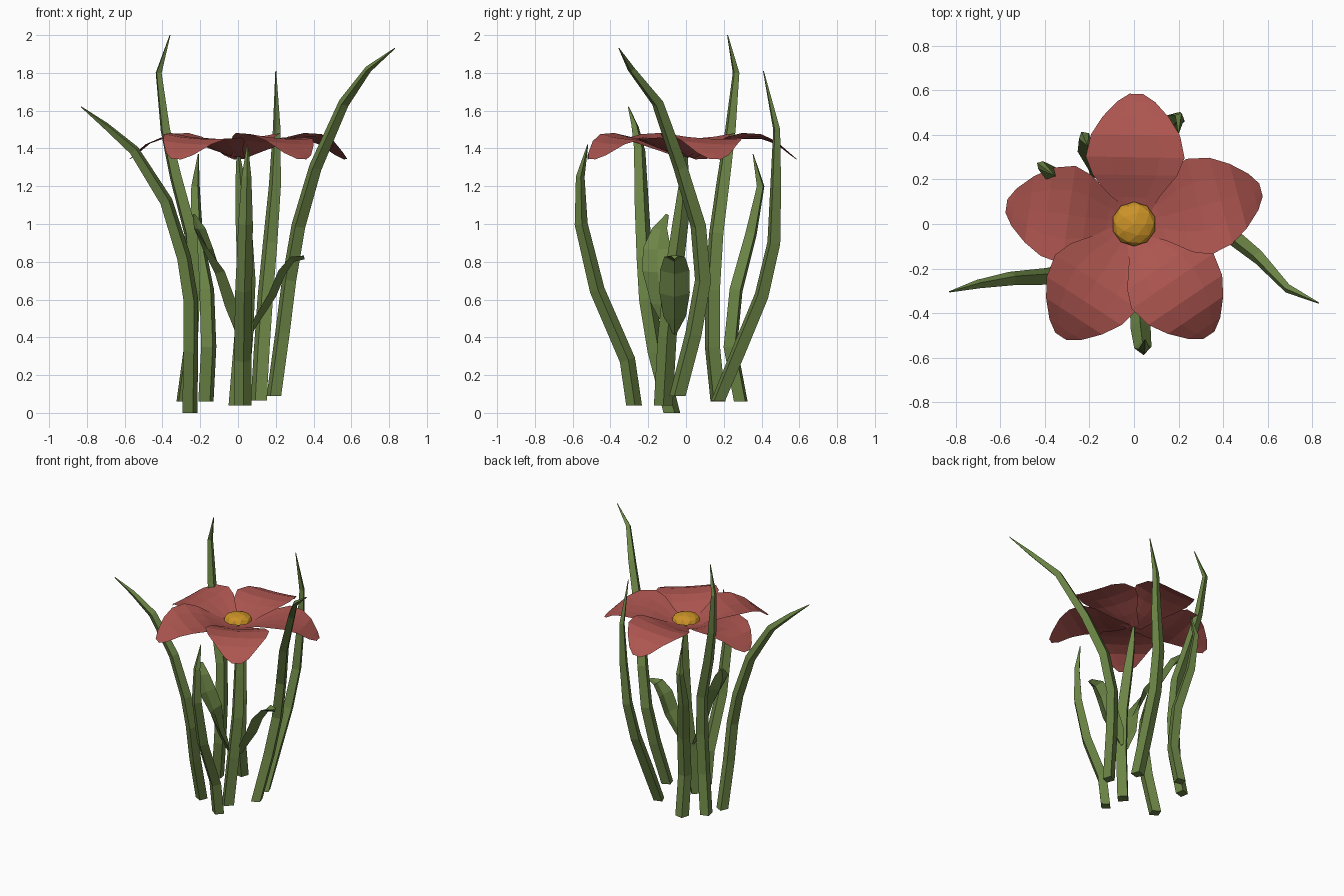
import bpy, bmesh, math
from mathutils import Vector

if "Cube" in bpy.data.objects:
    bpy.data.objects.remove(bpy.data.objects["Cube"])


def material(name, rgb):
    m = bpy.data.materials.new(name)
    m.diffuse_color = (*rgb, 1)
    m.use_nodes = True
    m.node_tree.nodes["Principled BSDF"].inputs["Base Color"].default_value = m.diffuse_color
    return m


GREEN = material("leaf green", (0.148, 0.233, 0.06))
RED = material("petal red", (0.42, 0.092, 0.08))
GOLD = material("pollen gold", (0.60, 0.29, 0.02))


def finish(name, bm, mat):
    bmesh.ops.recalc_face_normals(bm, faces=bm.faces)
    me = bpy.data.meshes.new(name)
    bm.to_mesh(me)
    bm.free()
    me.materials.append(mat)
    ob = bpy.data.objects.new(name, me)
    bpy.context.collection.objects.link(ob)
    return ob


def directions(path):
    # tangent at each path point, vertical at the flat-cut base
    out = [Vector((0, 0, 1))]
    for i in range(1, len(path)):
        out.append((path[min(i + 1, len(path) - 1)] - path[i - 1]).normalized())
    return out


def blade(name, points, width, depth, facing, taper):
    """Four-sided tapering blade swept along a path."""
    path = [Vector(p) for p in points]
    out = Vector((math.cos(facing), math.sin(facing), 0))
    bm = bmesh.new()
    rings = []
    n = len(path) - 1
    for i, (p, t) in enumerate(zip(path, directions(path))):
        s = 1 - (1 - taper) * (i / n) ** 3.3
        side = t.cross(out).normalized()
        front = side.cross(t).normalized()
        rings.append([bm.verts.new(p + d * s) for d in
                      (front * depth, side * width, -front * depth, -side * width)])
    for a, b in zip(rings, rings[1:]):
        for k in range(4):
            j = (k + 1) % 4
            bm.faces.new((a[k], a[j], b[j], b[k]))
    bm.faces.new(rings[0])
    bm.faces.new(rings[-1])
    return finish(name, bm, GREEN)


# Grass blades: path points from base to tip
blades = {
    "left_blade": [(-.255, -.075, 0), (-.25, -.16, .33), (-.25, -.205, .6), (-.285, -.22, .82),
                   (-.38, -.235, 1.12), (-.55, -.245, 1.39), (-.70, -.27, 1.52), (-.83, -.305, 1.62)],
    "tall_blade": [(-.29, .17, .06), (-.25, .14, .35), (-.235, .14, .65), (-.25, .16, .95),
                   (-.33, .20, 1.25), (-.385, .235, 1.5), (-.42, .265, 1.8), (-.36, .22, 2.0)],
    "short_blade": [(-.17, .29, .06), (-.155, .235, .35), (-.165, .265, .65), (-.22, .345, .95),
                    (-.225, .395, 1.2), (-.21, .355, 1.37)],
    "back_blade": [(.11, .17, .065), (.125, .28, .33), (.145, .40, .62), (.17, .465, .9),
                   (.195, .475, 1.2), (.205, .48, 1.5), (.20, .41, 1.81)],
    "right_blade": [(.19, -.045, .09), (.235, .04, .42), (.27, .09, .7), (.32, .065, .99),
                    (.41, -.03, 1.3), (.56, -.15, 1.64), (.69, -.29, 1.82), (.83, -.355, 1.93)],
    "front_blade": [(.025, -.275, .04), (.025, -.31, .28), (.03, -.47, .65), (.04, -.555, 1.0),
                    (.045, -.56, 1.25), (.05, -.52, 1.42)],
}
for name, pts in blades.items():
    blade(name, pts, .047, .042, math.atan2(pts[-1][1], pts[-1][0]), .06)

# Flower stem
blade("flower_stem", [(0, -.12, .04), (.03, -.10, .4), (.045, -.07, .7), (.03, -.03, 1.0),
                      (.015, -.01, 1.2), (.0, 0, 1.38)], .05, .05, -math.pi / 2, .15)


def leaf(name, points, widths, fold):
    """Thin folded leaf: a midrib path with two raised sides and a ridge below."""
    path = [Vector(p) for p in points]
    bm = bmesh.new()
    rings = []
    tangents = directions(path)
    tangents[0] = (path[1] - path[0]).normalized()
    for p, t, w in zip(path, tangents, widths):
        side = Vector((-t.y, t.x, 0)).normalized()
        up = t.cross(side)
        k = fold * w / max(widths)
        rings.append([bm.verts.new(p + d) for d in
                      (side * w + up * k, up * .008, -side * w + up * k, up * -.012)])
    for a, b in zip(rings, rings[1:]):
        for k in range(4):
            j = (k + 1) % 4
            bm.faces.new((a[k], a[j], b[j], b[k]))
    bm.faces.new(rings[0])
    bm.faces.new(rings[-1])
    return finish(name, bm, GREEN)


# Two leaves on the stem
leaf("right_leaf", [(.06, -.06, .42), (.11, -.06, .5), (.19, -.06, .62), (.24, -.06, .74),
                    (.29, -.06, .81), (.35, -.06, .825)],
     [.012, .06, .08, .078, .055, .02], .03)
leaf("left_leaf", [(.0, -.09, .42), (-.06, -.135, .57), (-.11, -.15, .74), (-.17, -.15, .86),
                   (-.215, -.13, .97), (-.235, -.10, 1.05)],
     [.02, .07, .085, .075, .05, .008], .03)

# Petals: (distance out, half width, midrib height, edge lift)
STATIONS = [(.01, .05, 1.355, 0), (.12, .11, 1.39, .012), (.22, .19, 1.43, .02),
            (.30, .222, 1.452, .018), (.40, .20, 1.452, .012), (.48, .15, 1.425, .005),
            (.55, .085, 1.375, -.005), (.585, .03, 1.345, -.002)]
# (heading in degrees, length factor)
for i, (deg, size) in enumerate([(89, 1), (15, 1.01), (-56, 1.03), (-123, 1.03), (172, .99)]):
    a = math.radians(deg)
    out = Vector((math.cos(a), math.sin(a), 0))
    left = Vector((-out.y, out.x, 0))
    bm = bmesh.new()
    rows = []
    for r, w, z, lift in STATIONS:
        row = []
        for u in (-1, -.5, 0, .5, 1):
            # clockwise edge rides above the neighbour, the other tucks below
            h = z + lift * u * u - .012 * u * min(1, w / .2)
            row.append(bm.verts.new(out * r * size + left * (u * w) + Vector((0, 0, h))))
        rows.append(row)
    for p, q in zip(rows, rows[1:]):
        for k in range(4):
            bm.faces.new((p[k], q[k], q[k + 1], p[k + 1]))
    finish(f"petal_{i + 1}", bm, RED)

# Flower centre: a low dome with a nearly flat underside
bm = bmesh.new()
bmesh.ops.create_icosphere(bm, subdivisions=2, radius=.1)
for v in bm.verts:
    v.co.z = v.co.z * (.5 if v.co.z > 0 else .04) + 1.402
finish("flower_centre", bm, GOLD)
